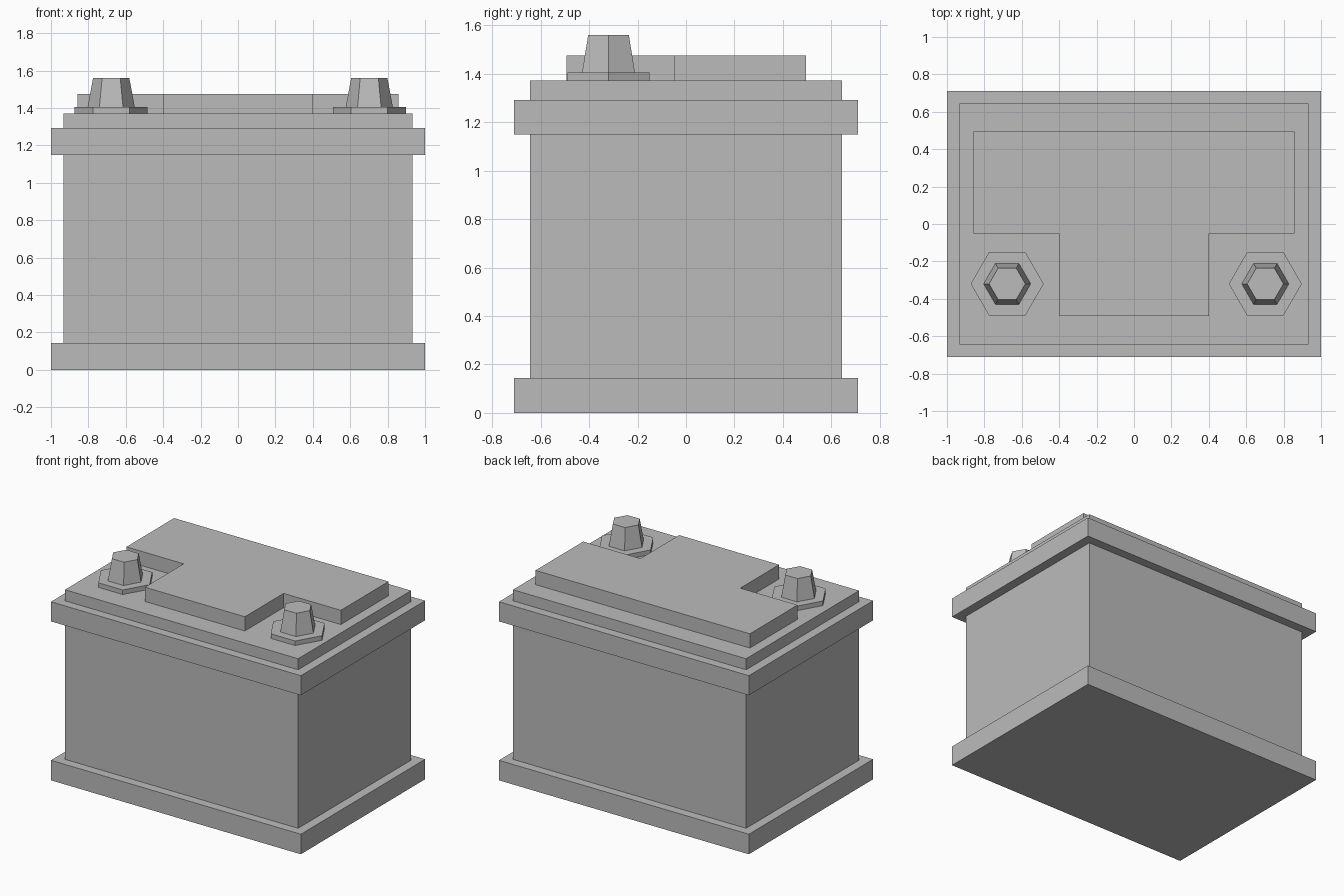
import bpy
import bmesh
from mathutils import Matrix

cube = bpy.data.objects.get("Cube")
if cube:
    bpy.data.objects.remove(cube, do_unlink=True)

grey = bpy.data.materials.new("plain grey")
grey.use_nodes = True
colour = (0.5, 0.5, 0.5, 1)
grey.diffuse_color = colour
grey.node_tree.nodes["Principled BSDF"].inputs["Base Color"].default_value = colour


def finish(name, bm):
    bmesh.ops.recalc_face_normals(bm, faces=bm.faces)
    mesh = bpy.data.meshes.new(name)
    bm.to_mesh(mesh)
    bm.free()
    mesh.materials.append(grey)
    bpy.context.collection.objects.link(bpy.data.objects.new(name, mesh))


def prism(name, outline, bottom, top):
    """Extrude a flat outline straight up."""
    bm = bmesh.new()
    face = bm.faces.new([bm.verts.new((x, y, bottom)) for x, y in outline])
    extruded = bmesh.ops.extrude_face_region(bm, geom=[face])["geom"]
    verts = [v for v in extruded if isinstance(v, bmesh.types.BMVert)]
    bmesh.ops.translate(bm, verts=verts, vec=(0, 0, top - bottom))
    finish(name, bm)


def slab(name, half_x, half_y, bottom, top):
    prism(name, [(-half_x, -half_y), (half_x, -half_y),
                 (half_x, half_y), (-half_x, half_y)], bottom, top)


def hexagon(name, x, y, bottom, top, radius, top_radius):
    """Six-sided post with corners pointing along x."""
    bm = bmesh.new()
    bmesh.ops.create_cone(bm, cap_ends=True, segments=6, radius1=radius,
                          radius2=top_radius, depth=top - bottom)
    # Put a corner on the x axis
    first = max(bm.verts, key=lambda v: v.co.x)
    if abs(first.co.y) > 0.01:
        bmesh.ops.rotate(bm, verts=bm.verts,
                         matrix=Matrix.Rotation(0.5235988, 3, "Z"))
    bmesh.ops.translate(bm, verts=bm.verts, vec=(x, y, (bottom + top) / 2))
    finish(name, bm)


# Case, stacked from the floor up
slab("base_rim", 1, 0.71, 0, 0.145)
slab("case_body", 0.933, 0.645, 0.145, 1.15)
slab("upper_rim", 1, 0.71, 1.15, 1.292)
slab("lid", 0.933, 0.645, 1.292, 1.372)

# Raised cover with both front corners cut away for the terminals
half = [(0.4, -0.493), (0.4, -0.05), (0.858, -0.05), (0.858, 0.495)]
prism("raised_cover", half + [(-x, y) for x, y in reversed(half)], 1.372, 1.475)

# Terminals
for side, x in (("right", -0.678), ("left", 0.702)):
    hexagon(side + "_terminal_flange", x, -0.32, 1.372, 1.405, 0.195, 0.195)
    hexagon(side + "_terminal_post", x, -0.32, 1.405, 1.56, 0.126, 0.097)
